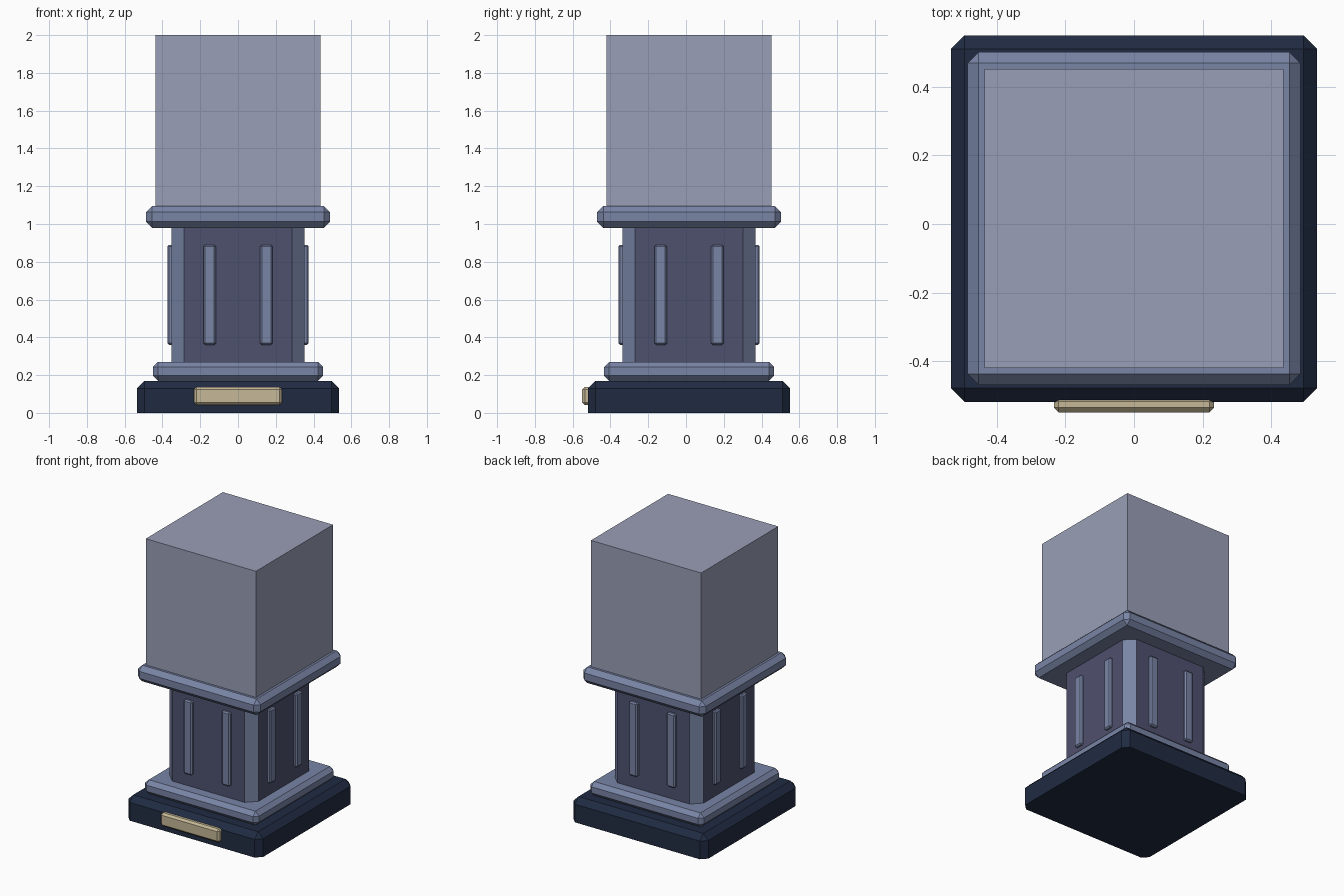
import bpy, bmesh
from mathutils import Matrix
from math import pi

if "Cube" in bpy.data.objects:
    bpy.data.objects.remove(bpy.data.objects["Cube"])

CY = 0.016  # body sits slightly back so the plaque is inside the footprint


def mat(name, hexcol):
    def lin(c):
        c /= 255
        return c / 12.92 if c <= 0.04045 else ((c + 0.055) / 1.055) ** 2.4
    m = bpy.data.materials.new(name)
    m.diffuse_color = (*[lin(int(hexcol[i:i + 2], 16)) for i in (0, 2, 4)], 1)
    m.use_nodes = True
    m.node_tree.nodes["Principled BSDF"].inputs["Base Color"].default_value = m.diffuse_color
    return m


NAVY = mat("dark navy", "202B42")
TRIM = mat("slate blue", "7985A6")
PURPLE = mat("dusky purple", "4F516F")
GREY = mat("pale grey blue", "9A9FB7")
TAN = mat("pale brass", "C6B897")


def box(name, lo, hi, mats, bevel=0.0, pick=lambda e: True, rot=0.0):
    """Chamfered box from lo to hi, turned about z, placed on the body axis."""
    bm = bmesh.new()
    bmesh.ops.create_cube(bm, size=1)
    for v in bm.verts:
        for i in range(3):
            v.co[i] = lo[i] + (v.co[i] + 0.5) * (hi[i] - lo[i])
    if bevel:
        edges = [e for e in bm.edges if pick(e)]
        bmesh.ops.bevel(bm, geom=edges, offset=bevel, segments=1,
                        affect='EDGES', profile=0.5)
    bm.normal_update()
    # a second material goes on the diagonal corner faces
    if len(mats) > 1:
        for f in bm.faces:
            if abs(f.normal.x) > 0.3 and abs(f.normal.y) > 0.3:
                f.material_index = 1
    bm.transform(Matrix.Translation((0, CY, 0)) @ Matrix.Rotation(rot, 4, 'Z'))
    me = bpy.data.meshes.new(name)
    bm.to_mesh(me)
    bm.free()
    for m in mats:
        me.materials.append(m)
    ob = bpy.data.objects.new(name, me)
    bpy.context.collection.objects.link(ob)
    return ob


def slab(name, r, z0, z1, mats, bevel=0.0, pick=lambda e: True):
    return box(name, (-r, -r, z0), (r, r, z1), mats, bevel, pick)


def not_bottom(e):
    return any(v.co.z > 0.01 for v in e.verts)


def upright(e):
    return abs(e.verts[0].co.z - e.verts[1].co.z) > 0.1


# Stacked body
slab("base", 0.535, 0, 0.17, [NAVY], 0.04, not_bottom)
slab("lower_trim", 0.451, 0.17, 0.27, [TRIM], 0.028)
slab("column", 0.352, 0.26, 0.99, [PURPLE, TRIM], 0.065, upright)
slab("cap_trim", 0.486, 0.98, 1.095, [TRIM], 0.032)
slab("top_block", 0.437, 1.08, 2.0, [GREY])

# Two raised strips on each side of the column
for side in range(4):
    for x in (-0.15, 0.15):
        box(f"strip_{side}_{'left' if x < 0 else 'right'}",
            (x - 0.033, -0.374, 0.36), (x + 0.033, -0.335, 0.89),
            [TRIM], 0.009, rot=side * pi / 2)

# Front plaque
box("plaque", (-0.234, -0.566, 0.042), (0.234, -0.52, 0.138), [TAN], 0.014)
